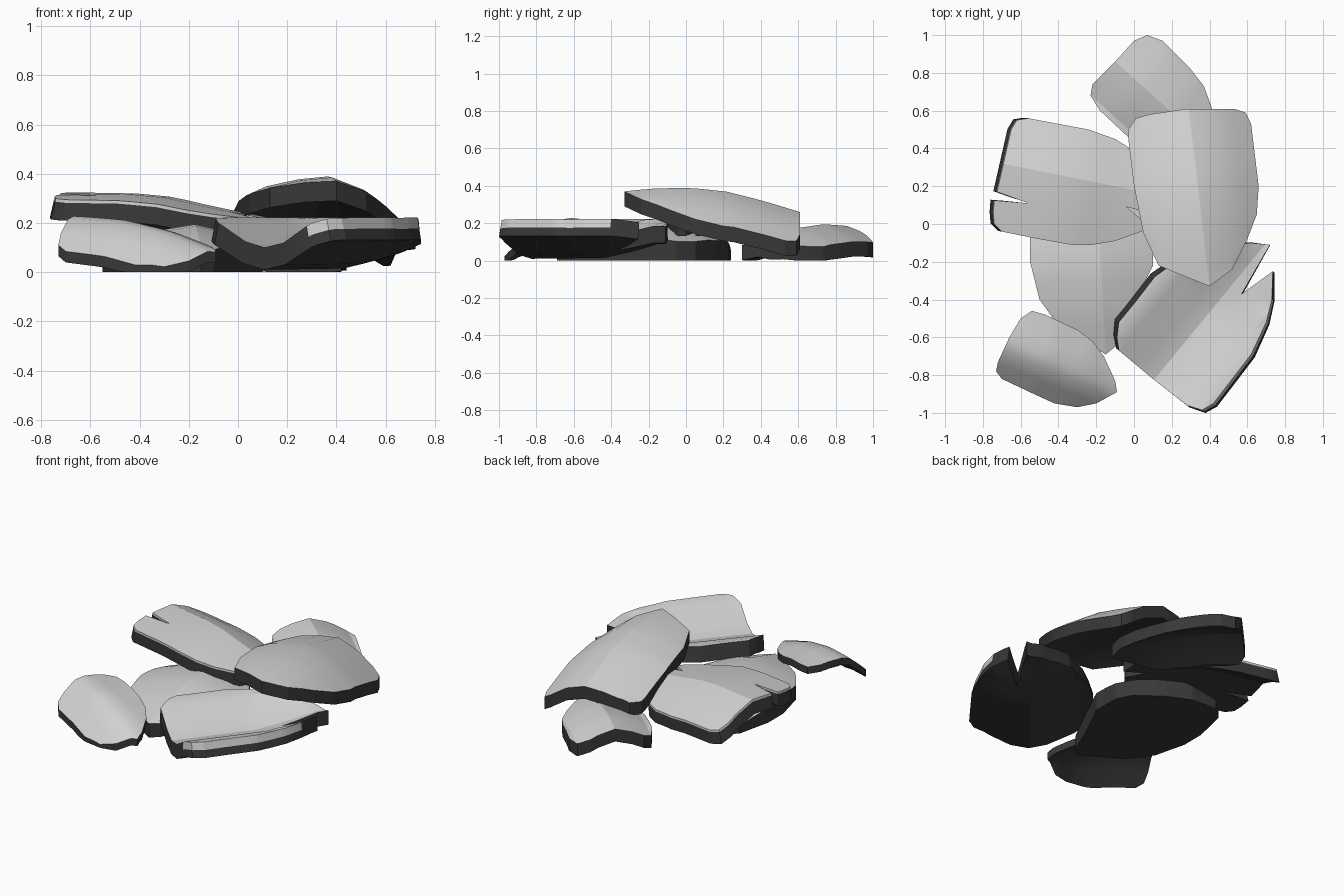
import bpy, bmesh
from mathutils import Vector

if "Cube" in bpy.data.objects:
    bpy.data.objects.remove(bpy.data.objects["Cube"])

# two flat colours
def material(name, value):
    m = bpy.data.materials.new(name)
    m.diffuse_color = (value, value, value, 1)
    m.use_nodes = True
    m.node_tree.nodes["Principled BSDF"].inputs["Base Color"].default_value = m.diffuse_color
    return m

LIGHT = material("light grey", 0.64)
DARK = material("charcoal", 0.04)


def interp(table, x):
    if x <= table[0][0]:
        return table[0][1]
    for (a, fa), (b, fb) in zip(table, table[1:]):
        if x <= b:
            return fa + (fb - fa) * (x - a) / (b - a)
    return table[-1][1]


# One bent plate: outline seen from above, a fold line from p0 to p1,
# height along the fold and drop across it.
# flare_side / flare_base push the lower edge outward at the sides / at the blunt end
def plate(name, outline, p0, p1, ridge, cross, thick, rim=0.0, rim_side=9.0, flare_side=0.0,
          flare_base=0.0, flat=False, cap=9.0, angle=0.33):
    p0, p1 = Vector(p0), Vector(p1)
    d = (p1 - p0).normalized()
    n = Vector((-d.y, d.x))
    bm = bmesh.new()
    bm.faces.new([bm.verts.new((x, y, 0)) for x, y in outline])

    def cut(co, no):
        bmesh.ops.bisect_plane(bm, geom=bm.verts[:] + bm.edges[:] + bm.faces[:],
                               dist=1e-4, plane_co=co.to_3d(), plane_no=no.to_3d())

    # cuts along and across the fold
    for v in [c[0] for c in cross]:
        cut(p0 + n * v, n)
    for i in range(1, 13):
        cut(p0 + d * (p1 - p0).length * i / 12, d)
    bmesh.ops.triangulate(bm, faces=bm.faces[:])
    for vert in bm.verts:
        q = vert.co.xy - p0
        vert.co.z = min(cap, interp(ridge, q.dot(d)) + interp(cross, q.dot(n)))

    top = bm.verts[:]
    faces = bm.faces[:]
    border = [e for e in bm.edges if e.is_boundary]
    half = max(abs(c[0]) for c in cross)

    def layer(frac):
        result = {}
        for v in top:
            q = v.co.xy - p0
            z = v.co.z * (1 - frac) if flat else v.co.z - thick * frac
            out = n * (q.dot(n) / half * flare_side * frac)
            if q.dot(d) < 0.08:
                out -= d * flare_base * frac
            result[v] = bm.verts.new((v.co.x + out.x, v.co.y + out.y, max(z, 0.0)))
        return result

    # sides: optional light upper band, then dark edge and dark underside
    rings = [({v: v for v in top}, 0)]
    if rim > 0:
        rings.append((layer(rim), 0))
    rings.append((layer(1.0), 1))
    for (a, _), (b, mat) in zip(rings, rings[1:]):
        for e in border:
            u, w = e.verts
            side = ((u.co.xy + w.co.xy) / 2 - p0).dot(n)
            f = bm.faces.new((a[u], a[w], b[w], b[u]))
            f.material_index = 1 if side > rim_side else mat
    last = rings[-1][0]
    for f in faces:
        bm.faces.new([last[v] for v in reversed(f.verts)]).material_index = 1
    loose = [v for v in bm.verts if not v.link_faces]
    bmesh.ops.delete(bm, geom=loose, context='VERTS')
    bmesh.ops.recalc_face_normals(bm, faces=bm.faces[:])

    me = bpy.data.meshes.new(name)
    bm.to_mesh(me)
    bm.free()
    me.materials.append(LIGHT)
    me.materials.append(DARK)
    ob = bpy.data.objects.new(name, me)
    bpy.context.collection.objects.link(ob)
    bpy.ops.object.select_all(action='DESELECT')
    ob.select_set(True)
    bpy.context.view_layer.objects.active = ob
    bpy.ops.object.shade_smooth_by_angle(angle=angle)


# rear plate
plate("rear_plate",
      [(0.07, 1), (0, .97), (-.1, .86), (-.22, .74), (-.23, .68), (-.18, .6), (-.03, .46),
       (.15, .36), (.42, .3), (.44, .45), (.41, .62), (.37, .73), (.3, .82), (.15, .97)],
      (-.11, .87), (.40, .41), [(0, .185), (.2, .195), (.4, .175), (.55, .14), (.7, .1)],
      [(-.22, -.075), (-.1, -.025), (0, 0), (.1, -.03), (.22, -.09)], .08)

# left plate with two cracks
plate("left_plate",
      [(-.65, .5), (-.62, .55), (-.56, .56), (-.24, .5), (-.1, .45), (-.02, .4), (.06, .3),
       (.12, .15), (.12, .05), (-.04, .09), (.07, 0), (.04, -.04), (-.1, -.09), (-.22, -.11),
       (-.33, -.11), (-.5, -.08), (-.7, -.04), (-.74, 0), (-.745, .06), (-.74, .125),
       (-.56, .11), (-.725, .17)],
      (-.7, .32), (.15, .15), [(0, .325), (.3, .32), (.45, .305), (.6, .27), (.85, .22)],
      [(-.4, -.035), (-.28, -.02), (-.12, -.004), (0, 0), (.12, -.05), (.27, -.14)], .085,
      rim=.15, flare_base=.02)

# big upper plate
plate("upper_plate",
      [(-.03, .5), (.01, .56), (.08, .58), (.28, .61), (.53, .61), (.59, .59), (.62, .53),
       (.66, .2), (.65, .05), (.6, -.08), (.52, -.24), (.4, -.33), (.25, -.27), (.13, -.22),
       (.05, -.05), (0, .2), (-.03, .45)],
      (.29, .61), (.4, -.33), [(0, .26), (.2, .32), (.4, .37), (.6, .39), (.8, .385), (.95, .37)],
      [(-.36, -.09), (-.25, -.04), (-.12, -.012), (0, 0), (.13, -.05), (.23, -.12), (.32, -.19)],
      .08)

# small front left plate
plate("front_left_plate",
      [(-.73, -.78), (-.72, -.73), (-.66, -.6), (-.6, -.5), (-.54, -.46), (-.47, -.48),
       (-.3, -.56), (-.22, -.62), (-.16, -.7), (-.1, -.83), (-.09, -.89), (-.2, -.95),
       (-.3, -.97), (-.42, -.95), (-.53, -.9), (-.7, -.82)],
      (-.66, -.65), (-.09, -.89), [(0, .23), (.2, .215), (.4, .17), (.62, .09)],
      [(-.19, -.16), (-.1, -.075), (-.03, -.015), (.03, -.002), (.1, -.008), (.22, -.03)],
      .045, angle=.5)

# front right trough-shaped plate with a crack at its far end
plate("front_right_plate",
      [(-.09, -.6), (-.08, -.52), (.01, -.41), (.11, -.28), (.22, -.2), (.4, -.12), (.62, -.1),
       (.72, -.11), (.57, -.37), (.735, -.25), (.73, -.4), (.7, -.52), (.62, -.69), (.42, -.95),
       (.36, -.985), (.28, -.96), (.1, -.82), (-.08, -.67)],
      (.11, -.82), (.66, -.15), [(0, .1), (.5, .105), (.7, .14), (.87, .18)],
      [(-.31, .12), (-.24, .1), (-.1, .02), (0, 0), (.1, .025), (.24, .1), (.31, .12)],
      .09, rim=.5, rim_side=-.22, flare_side=.025, cap=.222)

# low middle plate resting flat
plate("middle_plate",
      [(-.55, -.05), (-.55, -.2), (-.5, -.4), (-.4, -.54), (-.28, -.61), (-.15, -.69),
       (-.1, -.65), (0, -.42), (.1, -.22), (.1, -.05), (.05, .05), (-.1, .16), (-.25, .23),
       (-.42, .24), (-.5, .17)],
      (-.2, .24), (-.15, -.69), [(0, .1), (.2, .17), (.35, .195), (.5, .195), (.7, .16), (.93, .09)],
      [(-.36, -.09), (-.18, -.03), (0, 0), (.15, -.035), (.3, -.09)], .1, flat=True)
